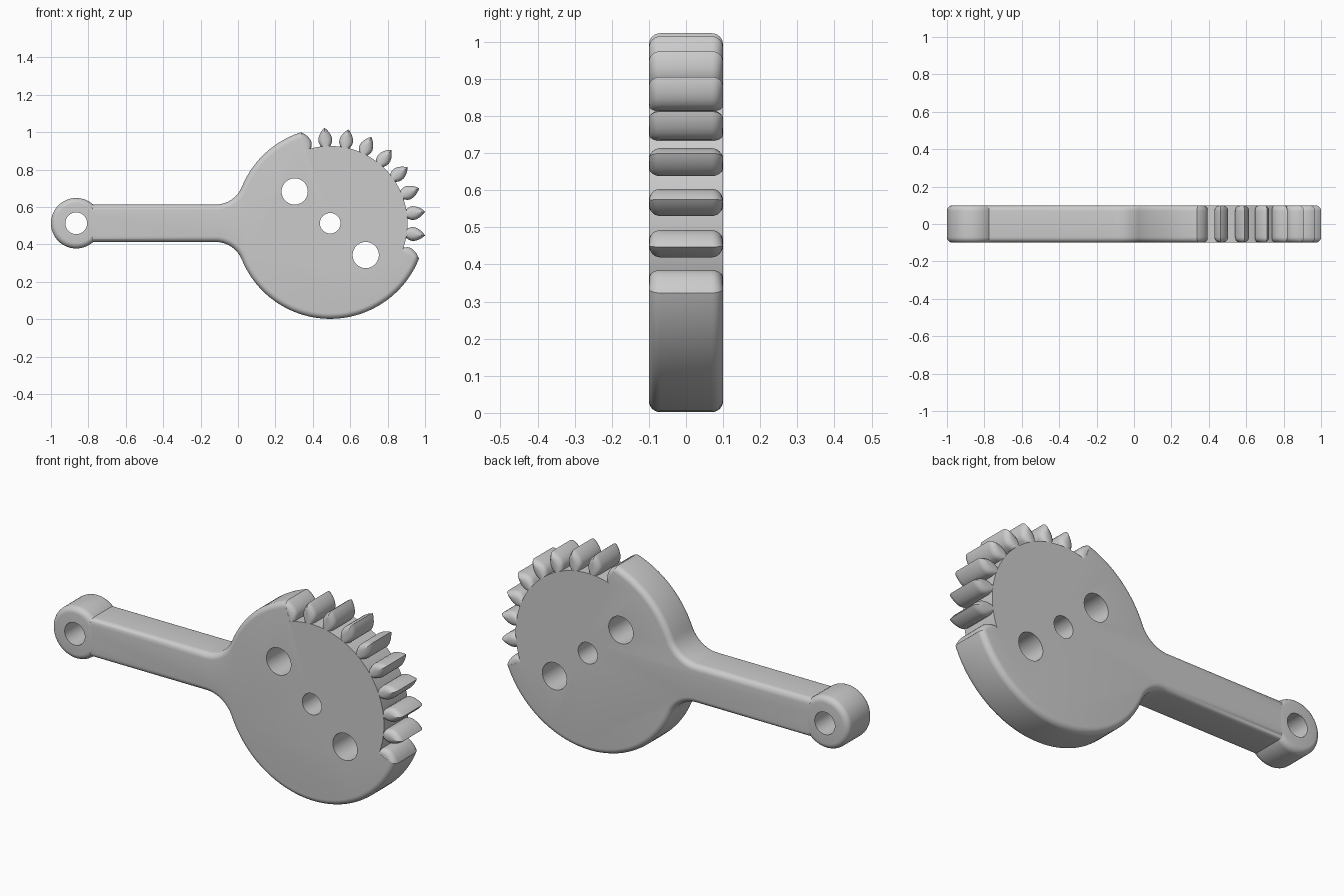
import bpy, bmesh, math

if "Cube" in bpy.data.objects:
    bpy.data.objects.remove(bpy.data.objects["Cube"], do_unlink=True)

HUB = (0.493, 0.513)      # disc centre in x, z
DISC_R, ROOT_R = 0.511, 0.413
EYE_X, EYE_R = -0.865, 0.135
ARM_HALF, HALF_DEPTH, ROUND = 0.1, 0.1, 0.03
PITCH, FIRST, TEETH = 14.4, 107.8, 10

grey = bpy.data.materials.new("light grey")
grey.use_nodes = True
grey.diffuse_color = (0.6, 0.6, 0.6, 1)
grey.node_tree.nodes["Principled BSDF"].inputs["Base Color"].default_value = (0.6, 0.6, 0.6, 1)


def arc(cx, cz, r, a0, a1, n):
    """Points on an arc, angles in degrees."""
    steps = [math.radians(a0 + (a1 - a0) * i / n) for i in range(n + 1)]
    return [(cx + r * math.cos(a), cz + r * math.sin(a)) for a in steps]


def inset(points, d):
    """Move a counter-clockwise outline inward by d."""
    result = []
    for i, (x, z) in enumerate(points):
        (px, pz), (qx, qz) = points[i - 1], points[(i + 1) % len(points)]
        l1, l2 = math.hypot(x - px, z - pz), math.hypot(qx - x, qz - z)
        n1 = (-(z - pz) / l1, (x - px) / l1)
        n2 = (-(qz - z) / l2, (qx - x) / l2)
        k = d / (1 + n1[0] * n2[0] + n1[1] * n2[1])
        result.append((x + k * (n1[0] + n2[0]), z + k * (n1[1] + n2[1])))
    return result


def loft(name, layers):
    """Skin a stack of (y, outline) layers and cap both ends."""
    bm = bmesh.new()
    rings = [[bm.verts.new((x, y, z)) for x, z in pts] for y, pts in layers]
    for a, b in zip(rings, rings[1:]):
        for i in range(len(a)):
            j = (i + 1) % len(a)
            bm.faces.new((a[i], a[j], b[j], b[i]))
    bm.faces.new(rings[0])
    bm.faces.new(rings[-1])
    bmesh.ops.recalc_face_normals(bm, faces=bm.faces)
    mesh = bpy.data.meshes.new(name)
    bm.to_mesh(mesh)
    bm.free()
    mesh.materials.append(grey)
    obj = bpy.data.objects.new(name, mesh)
    bpy.context.collection.objects.link(obj)
    return obj


def rounded(name, outline_at, half, n=6):
    """Plate whose rims are rounded; outline_at(d) gives the outline inset by d."""
    side = []
    for i in range(n + 1):
        t = math.pi / 2 * i / n
        side.append((half - ROUND + ROUND * math.sin(t), ROUND * (1 - math.cos(t))))
    stack = [(-y, d) for y, d in reversed(side)] + side
    return loft(name, [(y, outline_at(d)) for y, d in stack])


def combine(target, tool, operation):
    mod = target.modifiers.new(tool.name, 'BOOLEAN')
    mod.operation, mod.object, mod.solver = operation, tool, 'EXACT'
    bpy.context.view_layer.objects.active = target
    bpy.ops.object.modifier_apply(modifier=mod.name)
    bpy.data.objects.remove(tool, do_unlink=True)


# Disc and arm with tangent fillets where they meet
hx, hz = HUB
fx = -0.12
fr = ((hx - fx) ** 2 + ARM_HALF ** 2 - DISC_R ** 2) / (2 * (DISC_R - ARM_HALF))
fz = ARM_HALF + fr
lean = math.degrees(math.atan2(fz, hx - fx))
lower = arc(fx, hz - fz, fr, 90, lean, 14)
upper = arc(fx, hz + fz, fr, -lean, -90, 14)
disc = arc(hx, hz, DISC_R, lean - 180, 180 - lean, 110)[1:-1]
end_x = -0.795
outline = [(end_x, hz + ARM_HALF), (end_x, hz - ARM_HALF)] + lower + disc + upper
body = rounded("crank_arm", lambda d: inset(outline, d), HALF_DEPTH)

# Round eye at the end of the arm
ring = arc(EYE_X, hz, EYE_R, 0, 360, 64)[:-1]
combine(body, rounded("arm_eye", lambda d: inset(ring, d), HALF_DEPTH), 'UNION')

# Cut the toothed sector down to the root circle
last = FIRST - PITCH * (TEETH - 1)
sector = arc(hx, hz, ROOT_R, FIRST, last, 60) + arc(hx, hz, 0.7, last, FIRST, 60)
combine(body, loft("sector_cutter", [(-0.3, sector), (0.3, sector)]), 'DIFFERENCE')

# Leaf-shaped teeth; the first and last merge into the disc ends
PROFILE = [(0.39, 0.02), (0.405, 0.022), (0.42, 0.029), (0.432, 0.035), (0.445, 0.037),
           (0.46, 0.035), (0.475, 0.029), (0.49, 0.02), (0.503, 0.009)]


def tooth_outline(angle, d):
    a = math.radians(angle)
    base = PROFILE[0][0]
    stretch = 1 - d / (DISC_R - base)
    thin = 1 - 0.85 * d / ROUND
    half = [(r, w * thin) for r, w in PROFILE]
    leaf = [(r, -w) for r, w in half] + [(DISC_R, 0)] + half[::-1]
    result = []
    for r, v in leaf:
        u = base + (r - base) * stretch
        result.append((hx + u * math.cos(a) - v * math.sin(a),
                       hz + u * math.sin(a) + v * math.cos(a)))
    return result


for i in range(TEETH):
    angle = FIRST - PITCH * i
    tooth = rounded("tooth", lambda d: tooth_outline(angle, d), HALF_DEPTH - 0.0005)
    combine(body, tooth, 'UNION')

# Straight through holes
for x, z, r in [(EYE_X, hz, 0.058), (hx, hz, 0.055),
                (hx - 0.19, hz + 0.17, 0.07), (hx + 0.19, hz - 0.17, 0.07)]:
    circle = arc(x, z, r, 0, 360, 48)[:-1]
    combine(body, loft("hole_cutter", [(-0.3, circle), (0.3, circle)]), 'DIFFERENCE')

# Smooth shading with crisp edges
bpy.ops.object.select_all(action='DESELECT')
body.select_set(True)
bpy.context.view_layer.objects.active = body
bpy.ops.object.shade_smooth_by_angle(angle=math.radians(32))
